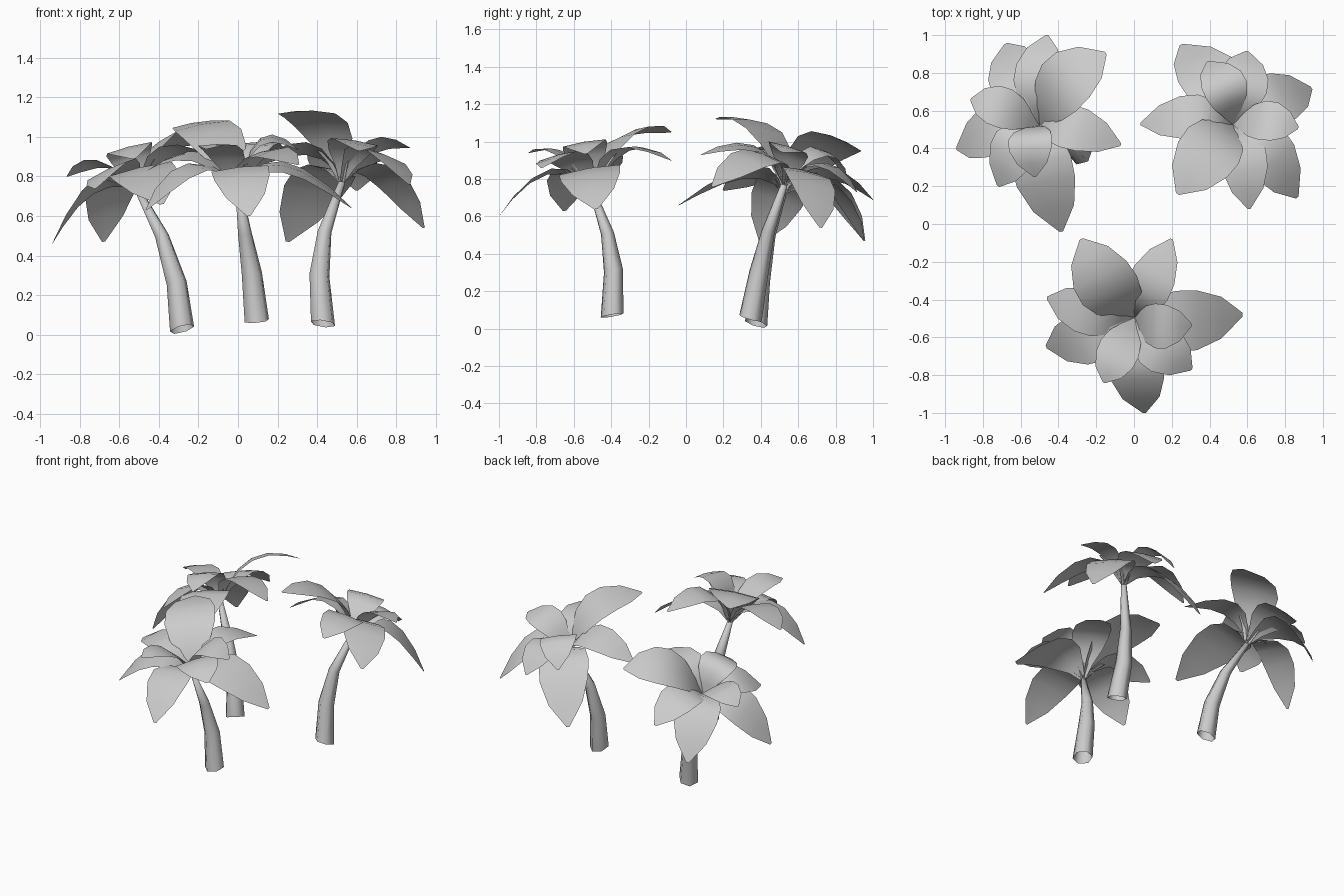
import bpy, bmesh, math
from mathutils import Vector


def finish(bm, name):
    bmesh.ops.recalc_face_normals(bm, faces=bm.faces)
    me = bpy.data.meshes.new(name)
    bm.to_mesh(me)
    bm.free()
    for p in me.polygons:
        p.use_smooth = True
    ob = bpy.data.objects.new(name, me)
    bpy.context.collection.objects.link(ob)
    return ob


# Six-sided tapering trunk, open underneath, rings square to the palm's axis
def trunk(name, path, axis, radii=(0.064, 0.053, 0.036, 0.018)):
    bm = bmesh.new()
    u = Vector((0, 1, 0)).cross(axis).normalized()
    v = axis.cross(u)
    rings = []
    for p, r in zip(path, radii):
        rings.append([bm.verts.new(Vector(p) + r * (math.cos(a) * u + math.sin(a) * v))
                      for a in [(k + 0.25) * math.pi / 3 for k in range(6)]])
    for a, b in zip(rings, rings[1:]):
        for k in range(6):
            bm.faces.new((a[k], a[(k + 1) % 6], b[(k + 1) % 6], b[k]))
    bm.faces.new(rings[-1])
    return finish(bm, name)


# Arched broad leaf blade: (position along the arch, share of full half width)
BLADE = [(0, 0.10), (0.15, 0.42), (0.32, 0.82), (0.5, 1.0),
         (0.68, 0.97), (0.86, 0.68), (1, 0.06)]


def leaf(bm, root, tip, half, lift, axis):
    rise = (tip - root).dot(axis)
    flat = tip - root - axis * rise
    side = axis.cross(flat).normalized()
    arch = 0.34 * lift * min(1.1, flat.length / 0.48)
    ctrl = root + flat * 0.32 + axis * (rise / 2 + arch)
    rows = []
    for t, w in BLADE:
        c = root * (1 - t) ** 2 + ctrl * 2 * t * (1 - t) + tip * t * t
        rows.append([bm.verts.new(c + side * (s * half * w) - axis * (abs(s) * half * w * 0.06))
                     for s in (-1, 0, 1)])
    for a, b in zip(rows, rows[1:]):
        for k in (0, 1):
            bm.faces.new((a[k], b[k], b[k + 1], a[k + 1]))


# Half width and arch strength of the nine leaves, the same order in every crown
HALF = (0.165, 0.125, 0.145, 0.11, 0.145, 0.135, 0.12, 0.165, 0.12)
LIFT = (0.78, 0.8, 1, 0.88, 1, 0.95, 1.4, 1, 0.95)

# Leaning axis, trunk path and leaf tips of each palm
PALMS = {
    "left_palm": (
        (-0.28, 0.30, 1),
        [(-0.283, 0.375, 0.028), (-0.31, 0.40, 0.26), (-0.385, 0.445, 0.5), (-0.50, 0.52, 0.72)],
        [(-0.15, 0.905, 0.97), (-0.46, 1.0, 0.69), (-0.68, 0.955, 0.47),
         (-0.865, 0.66, 0.80), (-0.94, 0.40, 0.46), (-0.72, 0.20, 0.74),
         (-0.525, 0.25, 0.89), (-0.385, -0.04, 0.66), (-0.07, 0.42, 0.88)]),
    "front_palm": (
        (-0.10, -0.17, 1),
        [(0.095, -0.395, 0.07), (0.07, -0.388, 0.31), (0.035, -0.42, 0.51), (0.005, -0.495, 0.72)],
        [(-0.28, -0.08, 1.05), (-0.46, -0.39, 0.83), (-0.465, -0.65, 0.63),
         (-0.16, -0.84, 0.94), (0.055, -1.0, 0.60), (0.305, -0.77, 0.86),
         (0.305, -0.535, 0.935), (0.575, -0.48, 0.64), (0.20, -0.08, 0.90)]),
    "right_palm": (
        (0.12, 0.28, 1),
        [(0.43, 0.345, 0.055), (0.412, 0.39, 0.30), (0.438, 0.44, 0.52), (0.525, 0.525, 0.77)],
        [(0.23, 0.16, 1.12), (0.61, 0.08, 0.93), (0.865, 0.14, 0.76),
         (0.87, 0.51, 0.945), (0.94, 0.72, 0.54), (0.60, 0.915, 0.73),
         (0.39, 0.86, 0.80), (0.25, 0.95, 0.47), (0.035, 0.53, 0.82)]),
}

for name, (axis, path, tips) in PALMS.items():
    axis = Vector(axis).normalized()
    trunk(name + "_trunk", path, axis)
    bm = bmesh.new()
    top = Vector(path[-1])
    for tip, half, lift in zip(tips, HALF, LIFT):
        leaf(bm, top, Vector(tip), half, lift, axis)
    finish(bm, name + "_leaves")
